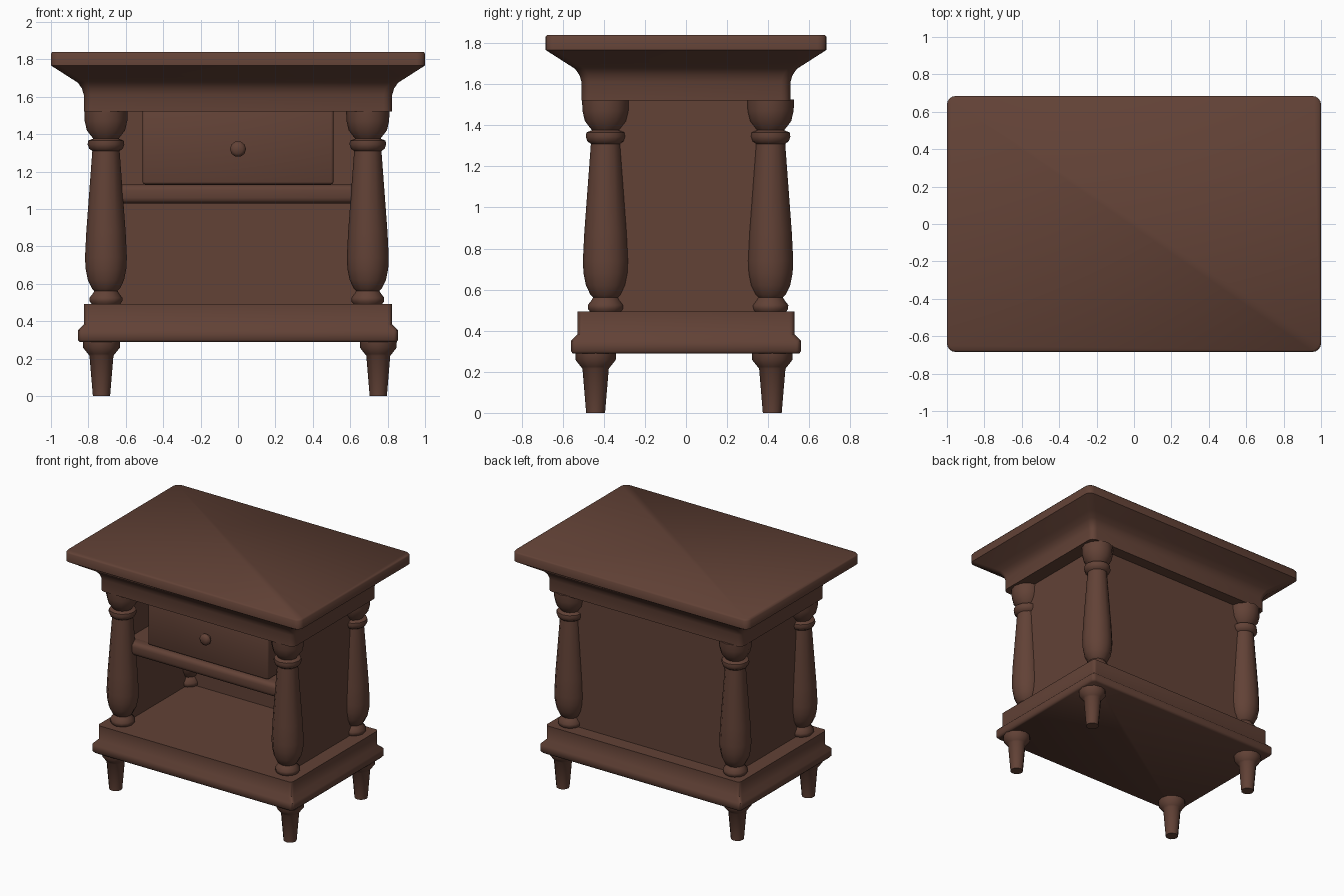
import bpy, bmesh, math
from mathutils import Matrix

if "Cube" in bpy.data.objects:
    bpy.data.objects.remove(bpy.data.objects["Cube"], do_unlink=True)

# One stained wood colour
COLOUR = (0.122, 0.054, 0.037, 1)
wood = bpy.data.materials.new("dark_brown_wood")
wood.use_nodes = True
wood.diffuse_color = COLOUR
wood.node_tree.nodes["Principled BSDF"].inputs["Base Color"].default_value = COLOUR


def finish(name, bm, angle=50):
    bmesh.ops.recalc_face_normals(bm, faces=bm.faces)
    mesh = bpy.data.meshes.new(name)
    bm.to_mesh(mesh)
    bm.free()
    mesh.materials.append(wood)
    obj = bpy.data.objects.new(name, mesh)
    bpy.context.collection.objects.link(obj)
    bpy.ops.object.select_all(action='DESELECT')
    obj.select_set(True)
    bpy.context.view_layer.objects.active = obj
    bpy.ops.object.shade_smooth_by_angle(angle=math.radians(angle))
    return obj


def loft(bm, rings):
    """Skin a stack of equal-length rings and cap both ends."""
    loops = [[bm.verts.new(p) for p in ring] for ring in rings]
    for a, b in zip(loops, loops[1:]):
        for i in range(len(a)):
            j = (i + 1) % len(a)
            bm.faces.new((a[i], a[j], b[j], b[i]))
    bm.faces.new(loops[0][::-1])
    bm.faces.new(loops[-1])


def rounded_ring(hx, hy, r, z, steps=4):
    ring = []
    for k, (sx, sy) in enumerate(((1, 1), (-1, 1), (-1, -1), (1, -1))):
        for s in range(steps + 1):
            a = math.pi / 2 * (k + s / steps)
            ring.append((sx * (hx - r) + r * math.cos(a),
                         sy * (hy - r) + r * math.sin(a), z))
    return ring


def moulding(name, hx, hy, r, profile):
    """Rounded slab whose edge follows (inset, height) points."""
    bm = bmesh.new()
    loft(bm, [rounded_ring(hx - d, hy - d, r, z) for d, z in profile])
    return finish(name, bm)


def turned(name, x, y, profile, sides=12):
    """Lathe-turned part from (radius, height) points."""
    bm = bmesh.new()
    loft(bm, [[(r * math.cos(math.tau * i / sides), r * math.sin(math.tau * i / sides), z)
               for i in range(sides)] for r, z in profile])
    obj = finish(name, bm)
    obj.location = (x, y, 0)
    return obj


def box(name, lo, hi, bevel=0, segments=2):
    bm = bmesh.new()
    size = [b - a for a, b in zip(lo, hi)]
    mid = [(a + b) / 2 for a, b in zip(lo, hi)]
    bmesh.ops.create_cube(bm, size=1, matrix=Matrix.Translation(mid) @ Matrix.Diagonal((*size, 1)))
    if bevel:
        bmesh.ops.bevel(bm, geom=bm.edges[:], offset=bevel, segments=segments,
                        profile=0.5, affect='EDGES')
    return finish(name, bm)


# Table top with its cove moulding
moulding("table_top", 1.0, 0.684, 0.045, [
    (0.176, 1.52), (0.176, 1.61), (0.165, 1.645), (0.144, 1.675),
    (0.10, 1.703), (0.0, 1.767), (0.0, 1.83), (0.008, 1.84)])

# Plinth with a stepped lower edge
moulding("plinth", 0.856, 0.56, 0.025, [
    (0.01, 0.288), (0.0, 0.30), (0.0, 0.35), (0.032, 0.382), (0.032, 0.493)])

# Columns and feet at the four corners
COLUMN = [(0.075, 0.49), (0.087, 0.505), (0.088, 0.525), (0.07, 0.548), (0.062, 0.562),
          (0.075, 0.575), (0.097, 0.62), (0.109, 0.68), (0.112, 0.74), (0.105, 0.88),
          (0.073, 1.31), (0.09, 1.322), (0.098, 1.345), (0.095, 1.365), (0.068, 1.376),
          (0.075, 1.385), (0.102, 1.42), (0.114, 1.47), (0.116, 1.525)]
FOOT = [(0.046, 0.0), (0.064, 0.215), (0.072, 0.225), (0.098, 0.258), (0.099, 0.295)]
for sx, side in ((1, "left"), (-1, "right")):
    for sy, end in ((-1, "front"), (1, "back")):
        turned(f"{end}_{side}_column", sx * 0.70 - 0.006, sy * 0.40 + 0.01, COLUMN)
        turned(f"{end}_{side}_foot", sx * 0.74 + 0.01, sy * 0.43 - 0.01, FOOT)

    # Side panel between the columns
    box(f"{side}_panel", (sx * 0.70 - 0.012, -0.39, 0.48), (sx * 0.70 + 0.012, 0.41, 1.53))

# Back panel and drawer shelf with a rounded front rail
box("back_panel", (-0.70, 0.398, 0.48), (0.70, 0.42, 1.53))
box("shelf", (-0.69, -0.34, 1.04), (0.69, 0.40, 1.128))
box("front_rail", (-0.69, -0.40, 1.03), (0.69, -0.30, 1.13), 0.03, 3)

# Drawer and its knob
box("drawer", (-0.51, -0.365, 1.132), (0.51, 0.36, 1.53), 0.012)
knob = turned("drawer_knob", 0, 0, [
    (0.025, -0.02), (0.025, 0.012), (0.043, 0.025), (0.043, 0.04), (0.025, 0.055)], 10)
knob.rotation_euler = (math.pi / 2, 0, 0)
knob.location = (0, -0.365, 1.32)
